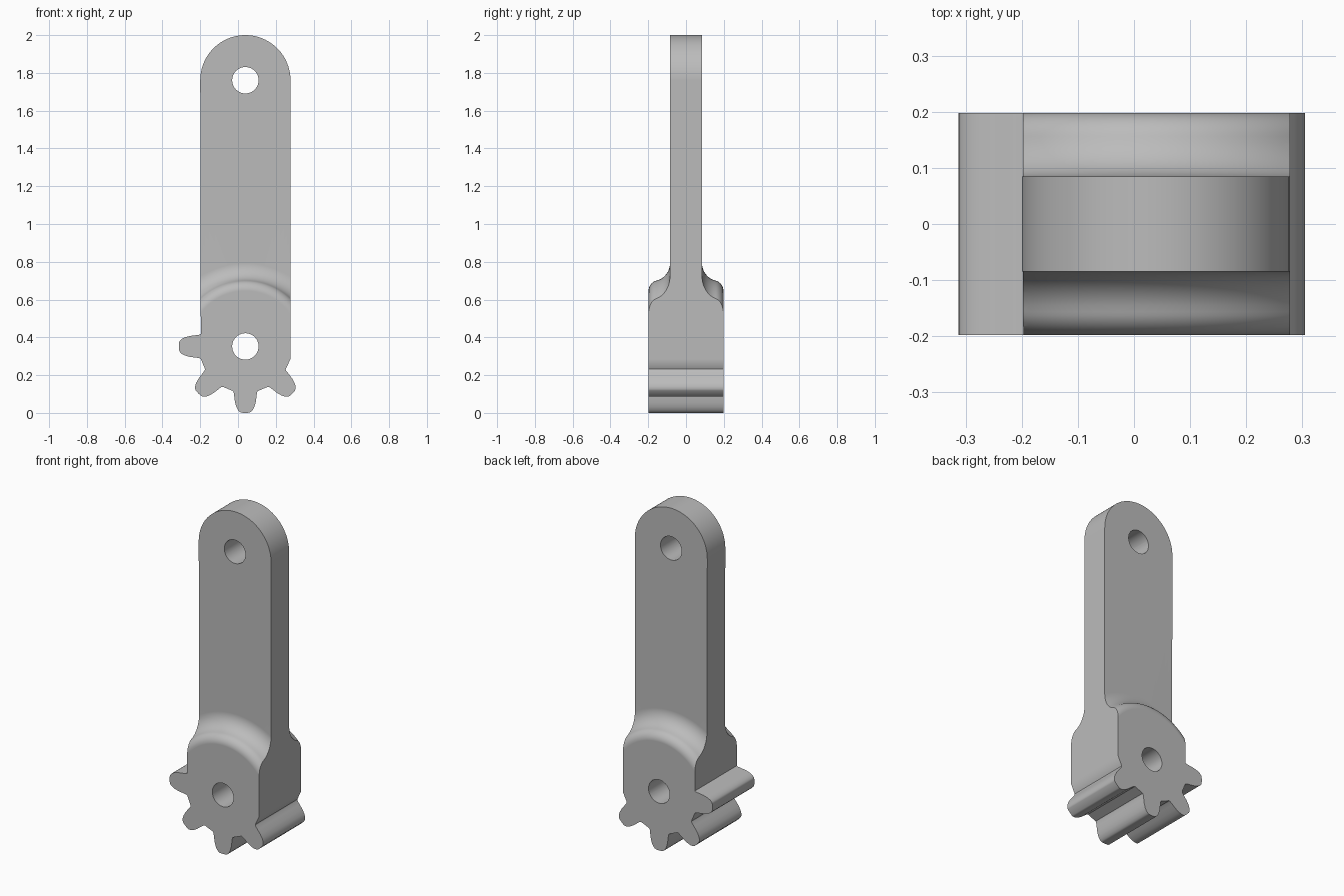
import bpy, bmesh
from math import sin, cos, pi, radians, atan2

cube = bpy.data.objects.get("Cube")
if cube:
    bpy.data.objects.remove(cube, do_unlink=True)

CX, PIVOT_Z, EYE_Z = 0.039, 0.352, 1.761   # pivot axis and upper hole
HALF_W, HUB_Y, BAR_Y = 0.239, 0.198, 0.085
HOLE_R = 0.07

grey = bpy.data.materials.new("plain grey")
grey.use_nodes = True
colour = (0.5, 0.5, 0.5, 1)
grey.diffuse_color = colour
grey.node_tree.nodes["Principled BSDF"].inputs["Base Color"].default_value = colour


def loft(name, rings):
    """Solid skinned through closed rings of points, capped at both ends."""
    bm = bmesh.new()
    loops = [[bm.verts.new(p) for p in ring] for ring in rings]
    for a, b in zip(loops, loops[1:]):
        for i in range(len(a)):
            j = (i + 1) % len(a)
            bm.faces.new((a[i], a[j], b[j], b[i]))
    bm.faces.new(loops[0])
    bm.faces.new(loops[-1])
    bmesh.ops.recalc_face_normals(bm, faces=bm.faces)
    mesh = bpy.data.meshes.new(name)
    bm.to_mesh(mesh)
    bm.free()
    mesh.materials.append(grey)
    obj = bpy.data.objects.new(name, mesh)
    bpy.context.collection.objects.link(obj)
    return obj


def extrude(name, outline, half):
    return loft(name, [[(x, y, z) for x, z in outline] for y in (-half, half)])


def circle(z, r, start, end, steps):
    return [(CX + r * cos(start + (end - start) * i / steps),
             z + r * sin(start + (end - start) * i / steps)) for i in range(steps + 1)]


# Gear teeth: radius and half width from root to tip, mirrored about each tooth
flank = [(0.236, 0.066), (0.243, 0.062), (0.265, 0.059), (0.295, 0.055),
         (0.320, 0.048), (0.337, 0.039), (0.347, 0.029), (0.351, 0.020)]
tooth = [(r, -w) for r, w in flank] + [(0.352, 0)] + [(r, w) for r, w in reversed(flank)]
outline = []
for degrees in (180, 225, 270, 315):
    a = radians(degrees)
    outline += [(CX + r * cos(a) - t * sin(a), PIVOT_Z + r * sin(a) + t * cos(a))
                for r, t in tooth]

# Straight sides and rounded upper end
outline.append((CX + HALF_W, 0.285))
outline += circle(EYE_Z, HALF_W, 0, pi, 48)
arm = extrude("gear_arm", outline, HUB_Y)

# Shoulder section: rounded edge flowing into a fillet, swept about the pivot
R_IN, R_OUT, ROUND, STEPS = 0.295, 0.44, 0.055, 10
dr, dy = R_OUT - R_IN, HUB_Y - BAR_Y
theta = 2 * atan2(dy, dr)
fillet = dr / sin(theta) - ROUND
angles = [theta * i / STEPS for i in range(STEPS + 1)]
section = [(R_IN + ROUND * sin(t), HUB_Y - ROUND * (1 - cos(t))) for t in angles]
section += [(R_OUT - fillet * sin(t), BAR_Y + fillet * (1 - cos(t)))
            for t in reversed(angles[:-1])]
section += [(1.9, BAR_Y), (1.9, 0.3), (R_IN, 0.3)]

cutters = []
for side, label in ((-1, "front"), (1, "back")):
    sweep = [radians(30 + 120 * i / 48) for i in range(49)]
    cutters.append(loft(label + "_shoulder_cutter",
                        [[(CX + r * cos(a), side * y, PIVOT_Z + r * sin(a))
                          for r, y in section] for a in sweep]))

# Through holes
for z, label in ((PIVOT_Z, "pivot"), (EYE_Z, "upper")):
    cutters.append(extrude(label + "_hole_cutter",
                           circle(z, HOLE_R, 0, 2 * pi, 40)[:-1], 0.4))

bpy.context.view_layer.objects.active = arm
for cutter in cutters:
    cutter.hide_render = True
    mod = arm.modifiers.new("cut", 'BOOLEAN')
    mod.operation = 'DIFFERENCE'
    mod.solver = 'EXACT'
    mod.object = cutter
    bpy.ops.object.modifier_apply(modifier=mod.name)
    bpy.data.objects.remove(cutter, do_unlink=True)

# Smooth curves, crisp edges, flat large faces
bpy.ops.object.select_all(action='DESELECT')
arm.select_set(True)
bpy.ops.object.shade_smooth_by_angle(angle=radians(32))
weighted = arm.modifiers.new("flat faces", 'WEIGHTED_NORMAL')
weighted.keep_sharp = True
